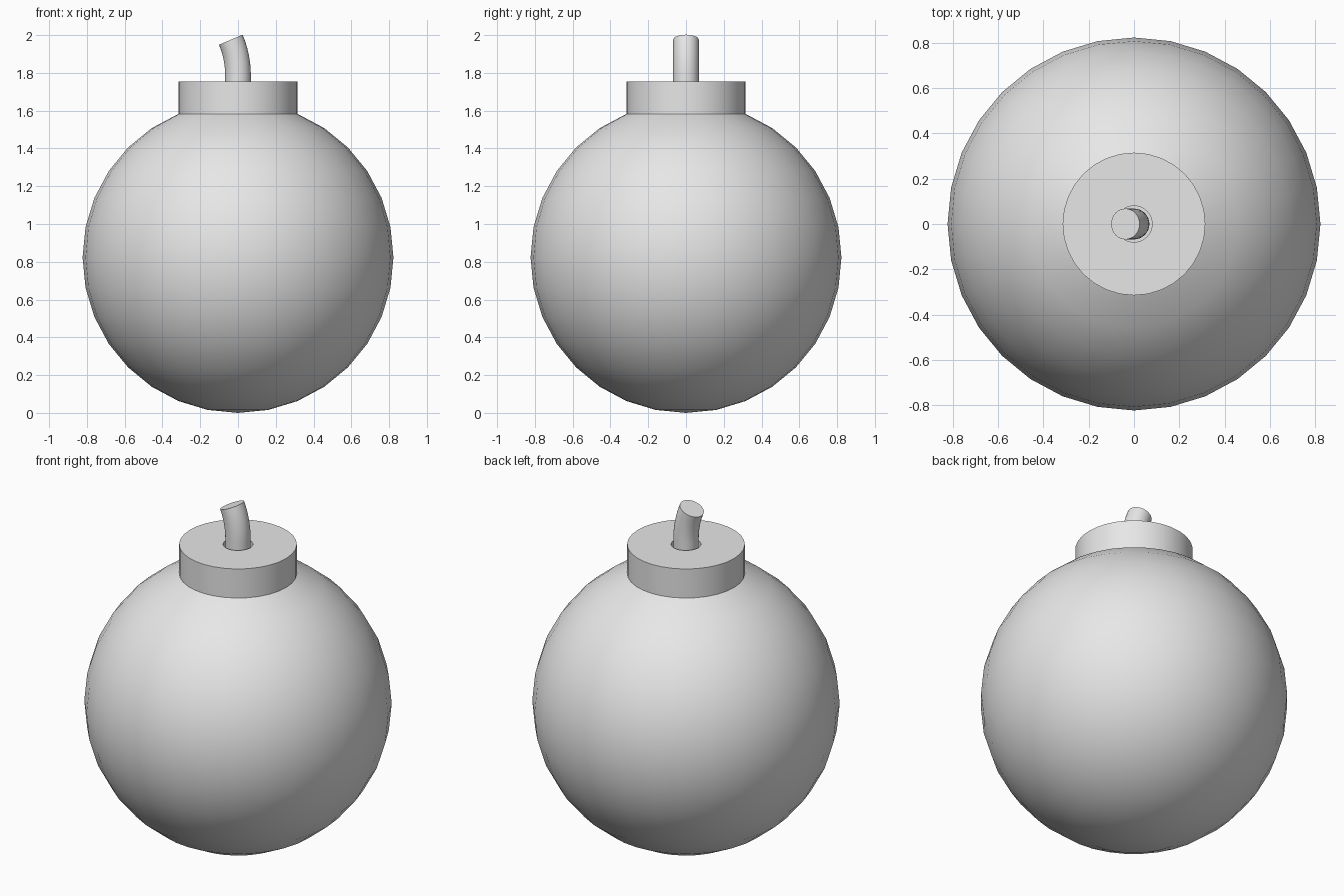
import bpy
import bmesh
from math import sin, cos, pi, radians
from mathutils import Vector, Matrix

cube = bpy.data.objects.get("Cube")
if cube:
    bpy.data.objects.remove(cube, do_unlink=True)

SIDES = 32
RADIUS = 0.823

grey = bpy.data.materials.new("plain grey")
grey.use_nodes = True
grey.diffuse_color = (0.8, 0.8, 0.8, 1)
grey.node_tree.nodes["Principled BSDF"].inputs["Base Color"].default_value = grey.diffuse_color


def ring(radius, centre, tilt=0.0):
    """Circle of points around a centre, leaning towards -x by the tilt."""
    turn = Matrix.Rotation(-tilt, 3, 'Y')
    angles = [2 * pi * i / SIDES for i in range(SIDES)]
    return [Vector(centre) + turn @ Vector((radius * cos(a), radius * sin(a), 0)) for a in angles]


def loft(name, rings, cap_start=False, cap_end=False):
    """Skin a sequence of rings into a smooth object with sharp rims."""
    bm = bmesh.new()
    loops = [[bm.verts.new(p) for p in r] for r in rings]
    for a, b in zip(loops, loops[1:]):
        for i in range(SIDES):
            j = (i + 1) % SIDES
            bm.faces.new((a[i], a[j], b[j], b[i]))
    if cap_start:
        bm.faces.new(loops[0][::-1])
    if cap_end:
        bm.faces.new(loops[-1])
    bmesh.ops.remove_doubles(bm, verts=bm.verts, dist=1e-5)
    mesh = bpy.data.meshes.new(name)
    bm.to_mesh(mesh)
    bm.free()
    mesh.materials.append(grey)
    obj = bpy.data.objects.new(name, mesh)
    bpy.context.collection.objects.link(obj)
    bpy.ops.object.select_all(action='DESELECT')
    obj.select_set(True)
    bpy.context.view_layer.objects.active = obj
    bpy.ops.object.shade_smooth_by_angle(angle=radians(30))
    return obj


# Round body, open at the top where the collar sits
steps = [pi * k / 16 for k in range(15)]
loft("round_body", [ring(RADIUS * sin(a), (0, 0, RADIUS * (1 - cos(a)))) for a in steps])

# Collar with a narrow socket sunk into its top
neck_radius = RADIUS * sin(steps[-1])
neck_height = RADIUS * (1 - cos(steps[-1]))
collar = [(neck_radius, neck_height), (neck_radius, 1.755), (0.08, 1.755), (0.08, 1.62)]
loft("collar", [ring(r, (0, 0, z)) for r, z in collar], cap_end=True)

# Fuse: straight in the socket, then bending towards -x
BEND, BEND_START, LEAN = 0.48, 1.788, radians(23)
fuse = [ring(0.068, (0, 0, 1.62))]
for k in range(7):
    a = LEAN * k / 6
    fuse.append(ring(0.068, (BEND * (cos(a) - 1), 0, BEND_START + BEND * sin(a)), a))
loft("fuse", fuse, cap_start=True, cap_end=True)
